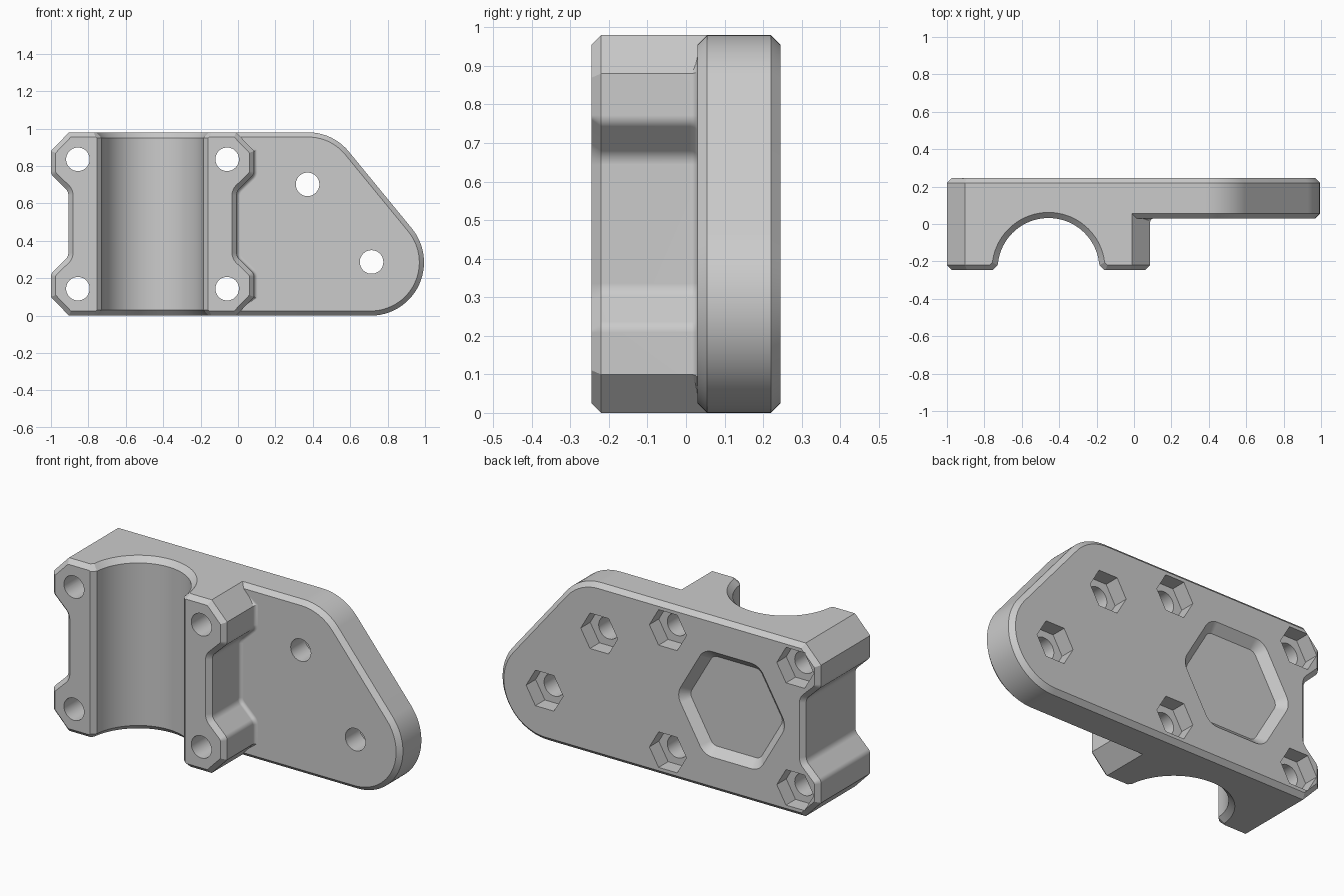
import bpy, bmesh, math
from mathutils import Vector

old = bpy.data.objects.get("Cube")
if old:
    bpy.data.objects.remove(old, do_unlink=True)

H = 0.98             # overall height
FRONT, BACK = -0.245, 0.245
STEP = 0.03          # front face of the plate
MID = -0.457         # centre line of the clamp
C = 0.025            # edge chamfer


def fillet(points):
    """Round each (u, v, radius) corner of a polygon."""
    out = []
    for i, (u, v, r) in enumerate(points):
        p = Vector((u, v))
        if r == 0:
            out.append(p)
            continue
        a = (Vector(points[i - 1][:2]) - p).normalized()
        b = (Vector(points[(i + 1) % len(points)][:2]) - p).normalized()
        half = a.angle(b) / 2
        centre = p + (a + b).normalized() * (r / math.sin(half))
        start = p + a * (r / math.tan(half)) - centre
        end = p + b * (r / math.tan(half)) - centre
        sweep = math.pi - 2 * half
        n = max(4, round(sweep / math.radians(5)))
        for k in range(n + 1):
            t = k / n
            d = (start * math.sin((1 - t) * sweep) + end * math.sin(t * sweep)) / math.sin(sweep)
            out.append(centre + d)
    return out


def offset(poly, d):
    """Grow a counter-clockwise polygon by d with mitred corners."""
    out = []
    for i, p in enumerate(poly):
        e = (p - poly[i - 1]).normalized()
        f = (poly[(i + 1) % len(poly)] - p).normalized()
        n = Vector((e.y, -e.x)) + Vector((f.y, -f.x))
        out.append(p + n * (2 * d / n.length_squared))
    return out


def loft(name, rings, axis="y"):
    """Solid through (level, polygon) rings, along y for x-z outlines or z for x-y ones."""
    bm = bmesh.new()
    loops = [[bm.verts.new((p.x, lv, p.y) if axis == "y" else (p.x, p.y, lv)) for p in poly]
             for lv, poly in rings]
    for a, b in zip(loops, loops[1:]):
        for i in range(len(a)):
            j = (i + 1) % len(a)
            bm.faces.new((a[i], a[j], b[j], b[i]))
    bm.faces.new(loops[0])
    bm.faces.new(loops[-1])
    bmesh.ops.recalc_face_normals(bm, faces=bm.faces)
    mesh = bpy.data.meshes.new(name)
    bm.to_mesh(mesh)
    bm.free()
    obj = bpy.data.objects.new(name, mesh)
    bpy.context.collection.objects.link(obj)
    return obj


def combine(target, other, operation):
    mod = target.modifiers.new("combine", "BOOLEAN")
    mod.operation, mod.solver, mod.object = operation, "EXACT", other
    bpy.context.view_layer.objects.active = target
    bpy.ops.object.modifier_apply(modifier=mod.name)
    bpy.data.objects.remove(other, do_unlink=True)


def ngon(x, z, r, n, corner=0):
    return fillet([(x + r * math.cos(math.tau * k / n), z + r * math.sin(math.tau * k / n), corner)
                   for k in range(n)])


# Waisted side of the clamp, from bottom to top
side = [(0.447, 0, 0), (0.543, 0.1, 0), (0.543, 0.225, 0.04), (0.45, 0.315, 0.05),
        (0.45, H - 0.315, 0.05), (0.543, H - 0.225, 0.04), (0.543, H - 0.1, 0), (0.447, H, 0)]
left_side = [(MID - x, z, r) for x, z, r in reversed(side)]
right_side = [(MID + x, z, r) for x, z, r in side]

# Clamp block with chamfered front
block = fillet(right_side + left_side)
body = loft("clamp_bracket", [(FRONT, offset(block, -C)), (FRONT + C, block), (0.12, block)])

# Mounting plate with rounded, slanted end
plate = fillet(left_side + [(1.312, 0, 0.285), (0.508, H, 0.28)])
combine(body, loft("mounting_plate", [(STEP, offset(plate, -C)), (STEP + C, plate),
                                      (BACK - C, plate), (BACK, offset(plate, -C))]), "UNION")

# Small cove where the block meets the plate
rings = []
for k in range(5):
    a = k / 4 * math.pi / 2
    ring = offset(block, 0.02 * (1 - math.cos(a)))
    rings.append((STEP - 0.02 + 0.02 * math.sin(a),
                  [Vector((max(p.x, MID + 0.32), min(max(p.y, C), H - C))) for p in ring]))
rings.append((STEP + 0.03, rings[-1][1]))
cove_rings = []
for level, ring in rings:
    # Keep only the right half of the outline
    half = ring[:len(ring) // 2]
    cove_rings.append((level, half + [Vector((MID + 0.35, H - C)), Vector((MID + 0.35, C))]))
combine(body, loft("cove", cove_rings), "UNION")

# Half-round bore with flared mouths and chamfered long edges
R, AXIS_Y = 0.272, -0.24
arch = [Vector((MID + R * math.cos(math.pi * k / 48), AXIS_Y + R * math.sin(math.pi * k / 48)))
        for k in range(49)]
arch = ([Vector((MID - R - 0.03, FRONT - 0.005)), Vector((MID - R - 0.03, FRONT - 0.1)),
         Vector((MID + R + 0.03, FRONT - 0.1)), Vector((MID + R + 0.03, FRONT - 0.005)),
         Vector((MID + R, FRONT + C))] + [p for p in arch if p.y > FRONT + C + 0.005]
        + [Vector((MID - R, FRONT + C))])
mouth = offset(arch, 0.04)
combine(body, loft("bore", [(-0.01, mouth), (0.03, arch), (H - 0.03, arch), (H + 0.01, mouth)], "z"),
        "DIFFERENCE")

# Bolt holes with hexagonal nut pockets at the back
holes = [(MID + sx * 0.399, H / 2 + sz * 0.346) for sx in (-1, 1) for sz in (-1, 1)]
holes += [(0.372, 0.702), (0.714, 0.287)]
for x, z in holes:
    hole, nut = ngon(x, z, 0.063, 40), ngon(x, z, 0.116, 6)
    combine(body, loft("bolt_hole", [(-0.4, hole), (0.4, hole)]), "DIFFERENCE")
    combine(body, loft("nut_pocket", [(BACK - 0.085, nut), (0.4, nut)]), "DIFFERENCE")

# Large shallow hexagonal recess in the back
recess = ngon(MID, H / 2, 0.345, 6, 0.09)
combine(body, loft("back_recess", [(BACK - 0.045, offset(recess, -0.045)), (BACK, recess),
                                   (0.4, recess)]), "DIFFERENCE")

# Single grey material
grey = bpy.data.materials.new("light_grey")
grey.use_nodes = True
colour = (0.6, 0.6, 0.6, 1)
grey.diffuse_color = colour
grey.node_tree.nodes["Principled BSDF"].inputs["Base Color"].default_value = colour
body.data.materials.clear()
body.data.materials.append(grey)

# Smooth curves, crisp edges
bpy.ops.object.select_all(action="DESELECT")
body.select_set(True)
bpy.context.view_layer.objects.active = body
bpy.ops.object.shade_smooth_by_angle(angle=math.radians(25))
weighted = body.modifiers.new("weighted_normals", "WEIGHTED_NORMAL")
weighted.keep_sharp = True
